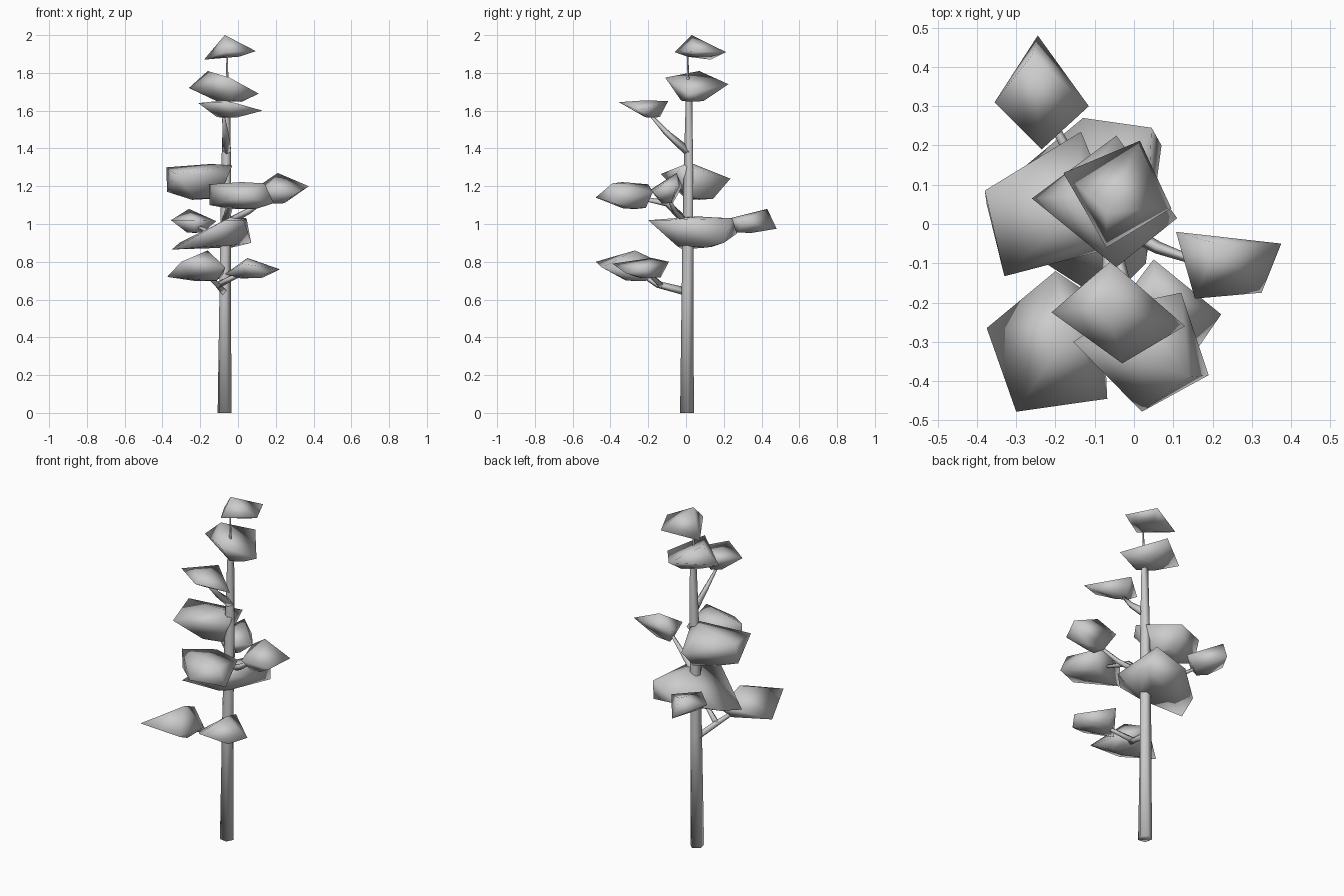
import bpy, bmesh, math
from mathutils import Vector


def finish(name, bm):
    bmesh.ops.recalc_face_normals(bm, faces=bm.faces)
    for f in bm.faces:
        f.smooth = True
    me = bpy.data.meshes.new(name)
    bm.to_mesh(me)
    bm.free()
    ob = bpy.data.objects.new(name, me)
    bpy.context.collection.objects.link(ob)


def limb(name, path, radii, sides):
    """Tapered tube through the path points."""
    pts = [Vector(p) for p in path]
    bm = bmesh.new()
    rings = []
    for i, p in enumerate(pts):
        d = pts[min(i + 1, len(pts) - 1)] - pts[max(i - 1, 0)]
        q = d.to_track_quat('Z', 'Y')
        ring = []
        for k in range(sides):
            a = math.tau * k / sides
            ring.append(bm.verts.new(p + q @ Vector((math.cos(a), math.sin(a), 0)) * radii[i]))
        rings.append(ring)
    for a, b in zip(rings, rings[1:]):
        for k in range(sides):
            n = (k + 1) % sides
            bm.faces.new((a[k], a[n], b[n], b[k]))
    bm.faces.new(rings[0])
    bm.faces.new(rings[-1])
    finish(name, bm)


def clump(name, rim, crown, base, spread):
    """Leaf pad: rim corners, a crown point and a shrunken underside."""
    bm = bmesh.new()
    base = Vector(base)
    mid = sum((Vector(p) for p in rim), Vector()) / len(rim)
    for p in rim:
        bm.verts.new(p)
        off = (Vector(p) - mid) * spread
        off.z *= 0.2
        bm.verts.new(base + off)
    bm.verts.new(crown)
    res = bmesh.ops.convex_hull(bm, input=bm.verts)
    junk = [g for g in res['geom_interior'] if isinstance(g, bmesh.types.BMVert)]
    bmesh.ops.delete(bm, geom=junk, context='VERTS')
    finish(name, bm)


# Trunk and top twig
limb("trunk", [(-.073, .003, 0), (-.07, .009, .66), (-.064, .014, 1.25), (-.059, .018, 1.66),
               (-.058, .01, 1.78), (-.056, .008, 1.92)],
     [.039, .033, .028, .019, .007, .004], 5)

# Branches
limb("low_branch", [(-.075, .01, .64), (-.11, -.15, .68), (-.2, -.28, .76)], [.022, .018, .008], 4)
limb("low_side_branch", [(-.11, -.13, .675), (-.02, -.18, .72), (.06, -.21, .75)], [.018, .014, .008], 4)
limb("right_branch", [(-.07, .01, 1.0), (.06, -.06, 1.07), (.2, -.11, 1.17)], [.022, .016, .007], 4)
limb("front_branch", [(-.07, .01, 1.0), (-.04, -.1, 1.11), (.01, -.26, 1.14)], [.022, .018, .008], 4)
limb("back_branch", [(-.075, .01, .9), (-.16, .17, .96), (-.24, .32, 1.0)], [.02, .014, .007], 4)
limb("left_branch", [(-.07, .01, 1.1), (-.15, .05, 1.18)], [.02, .01], 4)
limb("upper_front_branch", [(-.06, .015, 1.38), (-.065, -.1, 1.48), (-.08, -.2, 1.59)],
     [.024, .016, .006], 4)

# Leaf pads, top to bottom
clump("top_leaves", [(-.18, .13, 1.87), (.015, .212, 1.91), (.095, .04, 1.915), (-.07, -.06, 1.91)],
      (-.07, .03, 2.0), (-.05, .07, 1.885), .45)
clump("upper_leaves", [(-.26, .065, 1.72), (-.045, .225, 1.74), (.11, .015, 1.69), (-.045, -.11, 1.775)],
      (-.16, .07, 1.81), (-.04, .03, 1.65), .35)
clump("upper_front_leaves", [(-.21, -.225, 1.64), (-.06, -.095, 1.65), (.13, -.26, 1.6), (-.03, -.355, 1.645)],
      (-.07, -.21, 1.655), (-.06, -.18, 1.565), .3)
clump("left_leaves", [(-.38, .085, 1.3), (-.375, .05, 1.17), (-.135, .235, 1.24), (-.03, -.02, 1.31),
                      (-.05, -.06, 1.26), (-.33, -.133, 1.265)],
      (-.14, .04, 1.318), (-.18, .06, 1.135), .4)
clump("front_leaves", [(-.155, -.3, 1.21), (.02, -.478, 1.14), (.14, -.39, 1.215), (.19, -.385, 1.11),
                       (.12, -.175, 1.17), (-.15, -.3, 1.1), (0, -.2, 1.21)],
      (.02, -.34, 1.222), (.03, -.27, 1.085), .4)
clump("right_leaves", [(.107, -.02, 1.2), (.375, -.05, 1.2), (.325, -.175, 1.17), (.155, -.19, 1.18)],
      (.21, -.05, 1.27), (.2, -.1, 1.11), .35)
clump("back_leaves", [(-.355, .31, 1.02), (-.245, .48, .975), (-.115, .3, 1.015), (-.235, .19, 1.02)],
      (-.26, .43, 1.08), (-.23, .29, .955), .35)
clump("middle_leaves", [(-.35, -.02, .865), (-.31, .12, .9), (-.13, .27, .95), (.045, .245, 1.03),
                        (.07, .2, .9), (.03, -.1, 1.02), (-.07, -.2, 1.02)],
      (-.03, .06, 1.04), (-.1, .06, .88), .4)
clump("low_left_leaves", [(-.375, -.265, .72), (-.2, -.12, .79), (-.08, -.2, .73), (-.068, -.445, .77),
                          (-.3, -.478, .8)],
      (-.16, -.27, .86), (-.16, -.26, .7), .35)
clump("low_right_leaves", [(-.07, -.25, .735), (.05, -.09, .8), (.222, -.23, .76), (.16, -.32, .74),
                           (.02, -.39, .79)],
      (.05, -.18, .82), (.07, -.2, .715), .4)
